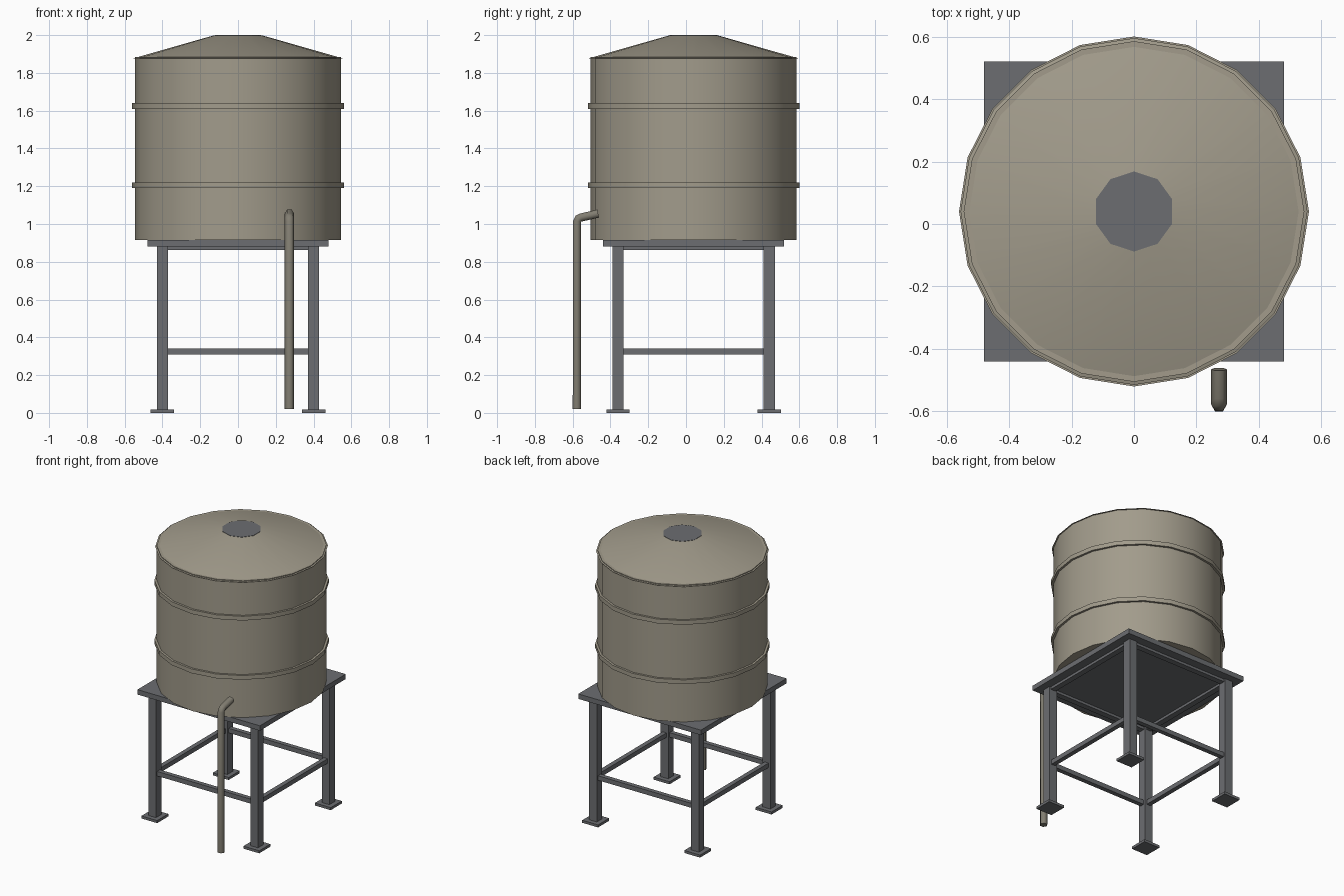
import bpy, bmesh
from math import cos, sin, pi, radians
from mathutils import Vector

if "Cube" in bpy.data.objects:
    bpy.data.objects.remove(bpy.data.objects["Cube"])

CY = 0.04  # tank and stand centre in y


def material(name, rgb):
    m = bpy.data.materials.new(name)
    m.diffuse_color = (*rgb, 1)
    m.use_nodes = True
    m.node_tree.nodes["Principled BSDF"].inputs["Base Color"].default_value = m.diffuse_color
    return m


TAN = material("tan_paint", (0.36, 0.33, 0.26))
STEEL = material("dark_steel", (0.15, 0.155, 0.165))
PIPE = material("pipe_paint", (0.22, 0.205, 0.165))


def finish(name, bm, mat, smooth=False):
    bmesh.ops.recalc_face_normals(bm, faces=bm.faces[:])
    me = bpy.data.meshes.new(name)
    bm.to_mesh(me)
    bm.free()
    me.materials.append(mat)
    ob = bpy.data.objects.new(name, me)
    bpy.context.collection.objects.link(ob)
    if smooth:
        bpy.ops.object.select_all(action='DESELECT')
        ob.select_set(True)
        bpy.context.view_layer.objects.active = ob
        bpy.ops.object.shade_smooth_by_angle(angle=radians(30))
    return ob


def box(name, lo, hi, mat=STEEL):
    lo, hi = Vector(lo), Vector(hi)
    bm = bmesh.new()
    bmesh.ops.create_cube(bm, size=1)
    for v in bm.verts:
        v.co = (lo + hi) / 2 + v.co * (hi - lo)
    return finish(name, bm, mat)


def skin(bm, rings, loop=False):
    """Join vertex rings with quads; cap the ends, or close into a loop."""
    n, m = len(rings[0]), len(rings)
    for a in range(m if loop else m - 1):
        r, s = rings[a], rings[(a + 1) % m]
        for i in range(n):
            j = (i + 1) % n
            bm.faces.new((r[i], r[j], s[j], s[i]))
    if not loop:
        bm.faces.new(rings[0])
        bm.faces.new(rings[-1])


def lathe(name, profile, sides, mat, loop=False, start=pi / 2):
    """Revolve (radius, z) points around the tank axis."""
    bm = bmesh.new()
    rings = []
    for r, z in profile:
        angles = [start + 2 * pi * i / sides for i in range(sides)]
        rings.append([bm.verts.new((r * cos(a), CY + r * sin(a), z)) for a in angles])
    skin(bm, rings, loop)
    return finish(name, bm, mat, True)


# Tank, hoops, roof and hatch
lathe("tank_body", [(0.545, 0.915), (0.545, 1.885)], 20, TAN)
for label, z in (("lower", 1.19), ("upper", 1.61)):
    lathe(label + "_hoop", [(0.54, z), (0.56, z), (0.56, z + 0.03), (0.54, z + 0.03)],
          20, TAN, loop=True)
lathe("tank_roof", [(0.555, 1.877), (0.13, 1.998)], 20, TAN)
lathe("roof_hatch", [(0.128, 1.97), (0.128, 2.0)], 10, STEEL)

# Deck
box("deck", (-0.48, CY - 0.48, 0.88), (0.48, CY + 0.48, 0.915))

# Legs and foot plates
for sx, side in ((-1, "left"), (1, "right")):
    for sy, end in ((-1, "front"), (1, "back")):
        x, y = sx * 0.4, CY + sy * 0.4
        box(f"{end}_{side}_leg", (x - 0.03, y - 0.03, 0.015), (x + 0.03, y + 0.03, 0.885))
        box(f"{end}_{side}_foot", (x - 0.062, y - 0.062, 0), (x + 0.062, y + 0.062, 0.018))

# Cross braces and deck rails between the legs
for kind, z0, z1, w in (("brace", 0.308, 0.34, 0.016), ("deck_rail", 0.862, 0.885, 0.02)):
    for s, end, side in ((-1, "front", "left"), (1, "back", "right")):
        c = s * 0.4
        box(f"{end}_{kind}", (-0.375, CY + c - w, z0), (0.375, CY + c + w, z1))
        box(f"{side}_{kind}", (c - w, CY - 0.375, z0), (c + w, CY + 0.375, z1))

# Outlet pipe: hexagonal section swept along (y, z, tilt from vertical)
bm = bmesh.new()
rings = []
for y, z, tilt in ((-0.578, 0.02, 0), (-0.577, 1.012, 8), (-0.568, 1.03, 45),
                   (-0.553, 1.035, 74), (-0.465, 1.055, 78)):
    t = radians(tilt)
    ring = []
    for i in range(6):
        a = i * pi / 3
        u, v = 0.025 * cos(a), 0.025 * sin(a)
        ring.append(bm.verts.new((0.272 + u, y + v * cos(t), z - v * sin(t))))
    rings.append(ring)
skin(bm, rings)
bm_pipe = finish("outlet_pipe", bm, PIPE)
bm_pipe.data.shade_smooth()
bpy.ops.object.select_all(action='DESELECT')
bm_pipe.select_set(True)
bpy.context.view_layer.objects.active = bm_pipe
bpy.ops.object.shade_smooth_by_angle(angle=radians(65))
